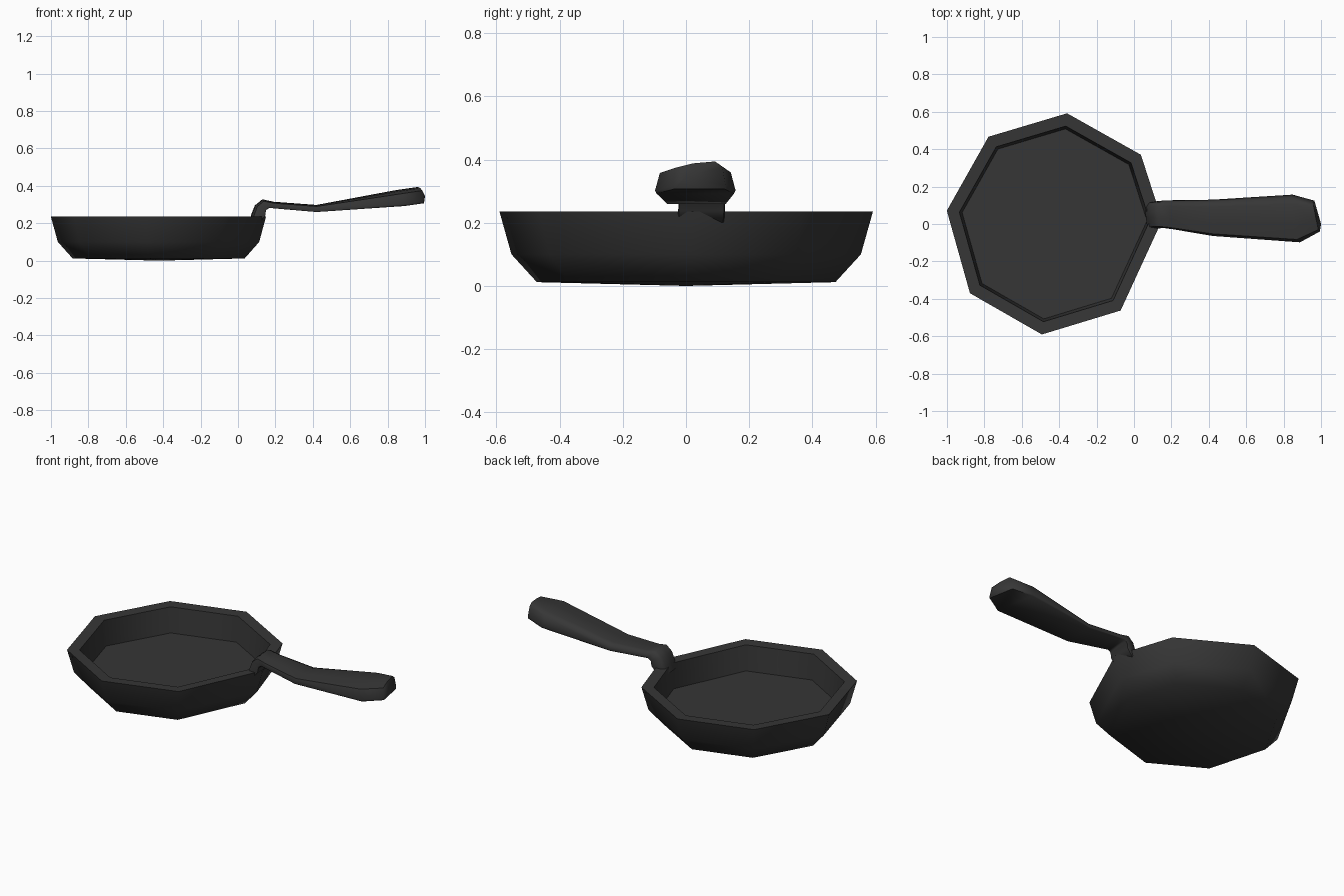
import bpy, bmesh, math
from mathutils import Vector

if "Cube" in bpy.data.objects:
    bpy.data.objects.remove(bpy.data.objects["Cube"], do_unlink=True)

iron = bpy.data.materials.new("dark iron")
iron.use_nodes = True
colour = (0.037, 0.037, 0.037, 1)
iron.diffuse_color = colour
iron.node_tree.nodes["Principled BSDF"].inputs["Base Color"].default_value = colour


def loft(name, rings, start_tip=None, end_tip=None, angle=60):
    """Skin a list of point rings, closing each end with a fan or a flat cap."""
    bm = bmesh.new()
    loops = [[bm.verts.new(p) for p in ring] for ring in rings]
    n = len(loops[0])
    for a, b in zip(loops, loops[1:]):
        for i in range(n):
            j = (i + 1) % n
            bm.faces.new((a[i], a[j], b[j], b[i]))
    for loop, tip in ((loops[0], start_tip), (loops[-1], end_tip)):
        if tip:
            t = bm.verts.new(tip)
            for i in range(n):
                bm.faces.new((loop[i], loop[(i + 1) % n], t))
        else:
            bm.faces.new(loop)
    bmesh.ops.recalc_face_normals(bm, faces=bm.faces)
    mesh = bpy.data.meshes.new(name)
    bm.to_mesh(mesh)
    bm.free()
    mesh.materials.append(iron)
    obj = bpy.data.objects.new(name, mesh)
    bpy.context.collection.objects.link(obj)
    bpy.ops.object.select_all(action="DESELECT")
    obj.select_set(True)
    bpy.context.view_layer.objects.active = obj
    bpy.ops.object.shade_smooth_by_angle(angle=math.radians(angle))


# Pan: slightly uneven octagonal bowl with a thick rim, corners as (angle, scale)
centre = Vector((-0.42, 0, 0))
corners = [(173, 0.995), (127.5, 1), (84, 1.012), (39, 1),
           (2, 0.97), (-53, 0.985), (-97, 1.012), (-141, 1)]
profile = [(0.47, 0.012), (0.55, 0.1), (0.588, 0.236), (0.52, 0.233), (0.505, 0.083)]
pan_rings = [[centre + Vector((r * s * math.cos(math.radians(a)),
                               r * s * math.sin(math.radians(a)), z)) for a, s in corners]
             for r, z in profile]
loft("pan", pan_rings, start_tip=centre)

# Handle: D-shaped sections, each (upper x, z), (lower x, z), (y low, y high), skew
sections = [
    ((0.06, 0.2), (0.11, 0.2), (-0.025, 0.12), 0),
    ((0.07, 0.245), (0.145, 0.238), (-0.025, 0.123), 0),
    ((0.09, 0.295), (0.15, 0.27), (-0.022, 0.124), 0),
    ((0.13, 0.328), (0.168, 0.282), (-0.022, 0.126), 0),
    ((0.19, 0.315), (0.21, 0.278), (-0.028, 0.127), 0),
    ((0.42, 0.298), (0.42, 0.26), (-0.064, 0.13), 0),
    ((0.85, 0.376), (0.87, 0.292), (-0.098, 0.157), -0.04),
    ((0.97, 0.394), (0.98, 0.307), (-0.04, 0.125), -0.03),
]
# Section outline as (across, up) fractions, widest just above the flat underside
outline = [(0.02, 0), (0.98, 0), (1, 0.12), (0.94, 0.8), (0.8, 1),
           (0.38, 0.93), (0.06, 0.78), (0, 0.12)]
handle_rings = []
for (ux, uz), (lx, lz), (y0, y1), skew in sections:
    handle_rings.append([(lx + (ux - lx) * v + skew * (u - 0.5),
                          y0 + (y1 - y0) * u,
                          lz + (uz - lz) * v) for u, v in outline])
loft("handle", handle_rings, end_tip=(1.0, 0.0, 0.345))
